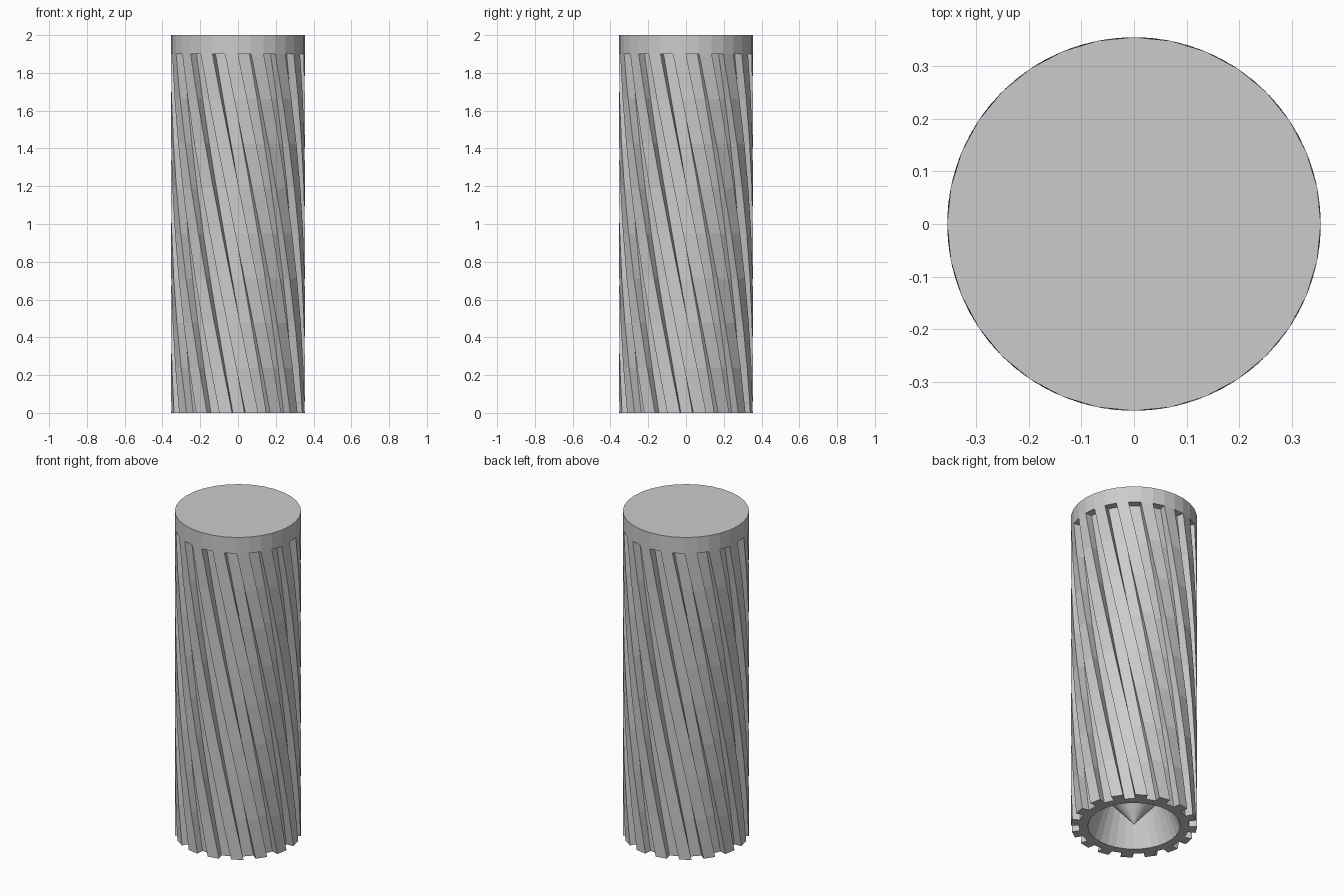
import bpy, bmesh
from math import radians, sin, cos

if "Cube" in bpy.data.objects:
    bpy.data.objects.remove(bpy.data.objects["Cube"])

N = 32                    # sectors: 16 ribs alternating with 16 grooves
R_OUT, R_ROOT, R_HOLE = 0.355, 0.31, 0.26
CAP_Z, TOP_Z = 1.9, 2.0
STEPS, TWIST = 8, radians(62.5)

bm = bmesh.new()


def ring(r, z, turn=0.0):
    return [bm.verts.new((r * cos(radians(k * 360 / N) + turn),
                          r * sin(radians(k * 360 / N) + turn), z))
            for k in range(N)]


def bridge(a, b):
    for k in range(N):
        n = (k + 1) % N
        bm.faces.new((a[k], a[n], b[n], b[k]))


# Twisted ribbed wall, lofted from the cap down to the base
levels = []
for i in range(STEPS + 1):
    z = CAP_Z * (1 - i / STEPS)
    turn = TWIST * i / STEPS
    levels.append((ring(R_ROOT, z, turn), ring(R_OUT, z, turn)))

for (root_a, out_a), (root_b, out_b) in zip(levels, levels[1:]):
    for k in range(N):
        n = (k + 1) % N
        a, b = (out_a, out_b) if k % 2 else (root_a, root_b)
        bm.faces.new((a[k], a[n], b[n], b[k]))                          # rib or groove face
        bm.faces.new((root_a[k], out_a[k], out_b[k], root_b[k]))        # groove side

# Solid cap with ledges over the grooves
root, rim = levels[0]
for k in range(0, N, 2):
    bm.faces.new((root[k], root[k + 1], rim[k + 1], rim[k]))
top = ring(R_OUT, TOP_Z)
bridge(rim, top)
bm.faces.new(top)

# Toothed underside around the hollow
root, out = levels[-1]
hole = ring(R_HOLE, 0, TWIST)
for k in range(N):
    n = (k + 1) % N
    tooth = (out[n], out[k]) if k % 2 else ()
    bm.faces.new((hole[k], hole[n], root[n]) + tooth + (root[k],))

# Tapered hollow with a central point aimed downward
valley = ring(0.18, 0.22, TWIST)
bridge(hole, valley)
tip = bm.verts.new((0, 0, 0.01))
for k in range(N):
    bm.faces.new((valley[k], valley[(k + 1) % N], tip))

bmesh.ops.recalc_face_normals(bm, faces=bm.faces)
mesh = bpy.data.meshes.new("ribbed_cap")
bm.to_mesh(mesh)
bm.free()
bpy.context.collection.objects.link(bpy.data.objects.new("ribbed_cap", mesh))
